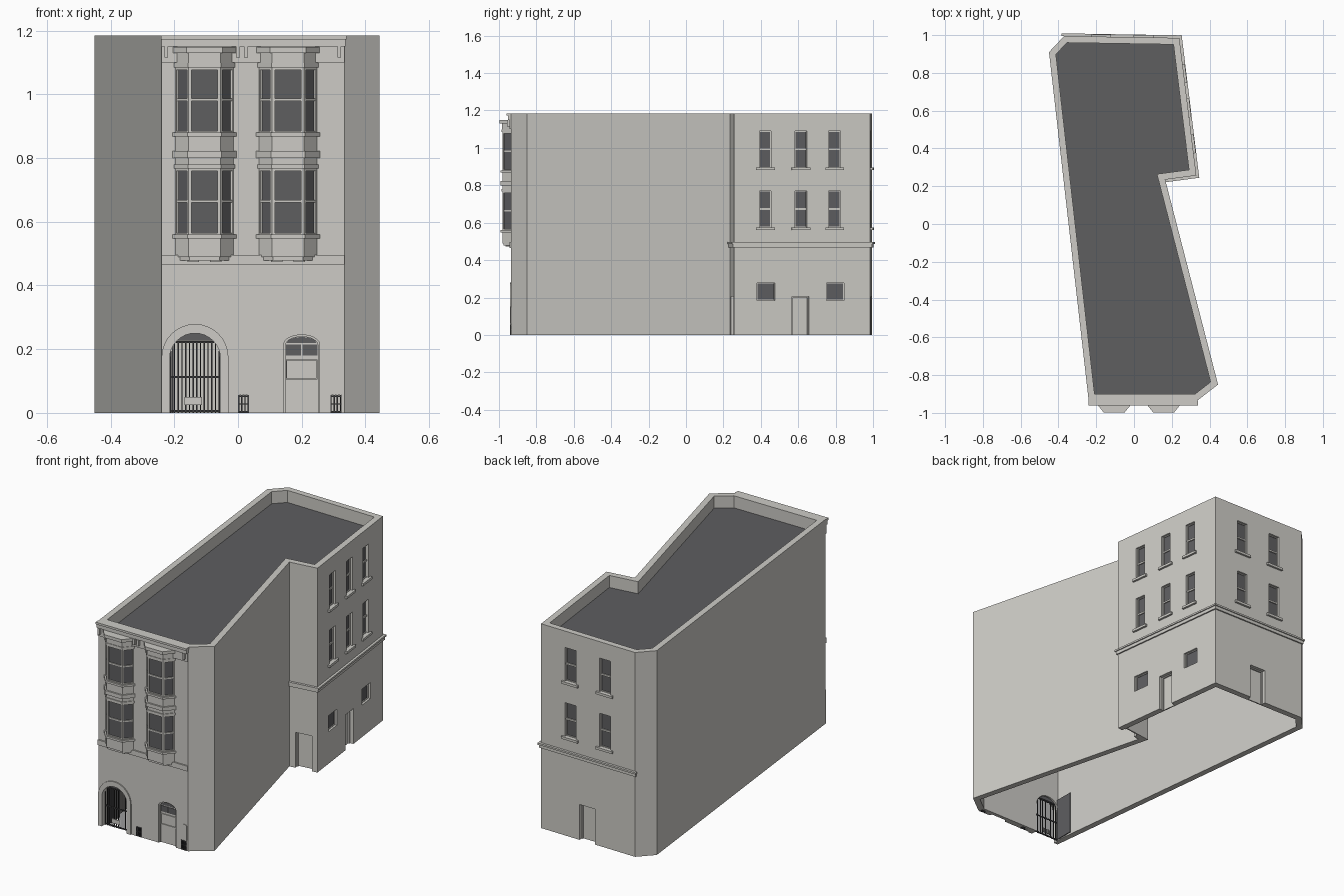
import bpy, bmesh
from math import sin, cos, pi, radians
from mathutils import Matrix, Vector

if "Cube" in bpy.data.objects:
    bpy.data.objects.remove(bpy.data.objects["Cube"])


def material(name, r, g, b):
    m = bpy.data.materials.new(name)
    m.use_nodes = True
    m.diffuse_color = (r, g, b, 1)
    m.node_tree.nodes["Principled BSDF"].inputs["Base Color"].default_value = (r, g, b, 1)
    return m


STONE = material("pale stone", 0.61, 0.6, 0.565)
DARK = material("dark grey", 0.112, 0.112, 0.118)
IRON = material("black iron", 0.045, 0.045, 0.048)


def make(name, M, loops, faces, mat):
    bm = bmesh.new()
    vs = [bm.verts.new(M @ Vector(p)) for p in loops]
    for f in faces:
        bm.faces.new([vs[i] for i in f])
    bmesh.ops.recalc_face_normals(bm, faces=bm.faces)
    me = bpy.data.meshes.new(name)
    bm.to_mesh(me)
    bm.free()
    me.materials.append(mat)
    ob = bpy.data.objects.new(name, me)
    bpy.context.collection.objects.link(ob)
    return ob


def prism(name, M, pts, d0, d1, mat=STONE):
    """Outline in the local plane, extruded from d0 to d1."""
    n = len(pts)
    verts = [(*p, d) for d in (d0, d1) for p in pts]
    faces = [range(n), range(n, 2 * n)]
    faces += [(i, (i + 1) % n, n + (i + 1) % n, n + i) for i in range(n)]
    return make(name, M, verts, faces, mat)


def ring(name, M, outer, inner, d0, d1, mat=STONE, closed=True):
    """Border between two outlines, extruded from d0 to d1."""
    n = len(outer)
    verts = [(*p, d) for d in (d0, d1) for loop in (outer, inner) for p in loop]
    a, b, c, e = 0, n, 2 * n, 3 * n
    faces = []
    for i in range(n if closed else n - 1):
        j = (i + 1) % n
        for s, t in ((a, b), (b, e), (e, c), (c, a)):
            faces.append((s + i, s + j, t + j, t + i))
    if not closed:
        faces += [(a + i, b + i, e + i, c + i) for i in (0, n - 1)]
    return make(name, M, verts, faces, mat)


def rect(u0, u1, z0, z1):
    return [(u0, z0), (u1, z0), (u1, z1), (u0, z1)]


def box(name, M, u0, u1, z0, z1, d0, d1, mat=STONE):
    return prism(name, M, rect(u0, u1, z0, z1), d0, d1, mat)


def wall_frame(p, q):
    """Local axes: along the wall, up, outward."""
    a = Vector((q[0] - p[0], q[1] - p[1], 0)).normalized()
    out = Vector((a.y, -a.x, 0))
    M = Matrix((a, (0, 0, 1), out)).transposed().to_4x4()
    M.translation = (p[0], p[1], 0)
    return M


def arch(cx, half, spring, rise, foot=0, n=16):
    arc = [(cx - half * cos(pi * i / n), spring + rise * sin(pi * i / n)) for i in range(n + 1)]
    return [(cx - half, foot)] + arc + [(cx + half, foot)]


def inset(pts, w):
    res = []
    for i, p in enumerate(pts):
        p, a, b = Vector(p), Vector(pts[i - 1]), Vector(pts[(i + 1) % len(pts)])
        e, f = (p - a).normalized(), (b - p).normalized()
        n1, n2 = Vector((-e.y, e.x)), Vector((-f.y, f.x))
        res.append(tuple(p + (n1 + n2) * w / (1 + n1.dot(n2))))
    return res


# Building shell and sunken roof
H = 1.185
plan = [(-0.24, -0.935), (0.335, -0.935), (0.445, -0.85), (0.165, 0.235),
        (0.33, 0.257), (0.24, 0.985), (-0.37, 0.995), (-0.45, 0.91)]
PLAN = Matrix.Identity(4)
inner = inset(plan, 0.035)
walls = ring("walls", PLAN, plan, inner, 0, H)
prism("roof", PLAN, inner, 1.105, 1.115, DARK)

front = wall_frame((0, -0.935), (1, -0.935))
link = wall_frame(plan[3], plan[4])
wing = wall_frame(plan[4], plan[5])
back = wall_frame(plan[5], plan[6])
link_len, wing_len, back_len = [(Vector(plan[i]) - Vector(plan[i + 1])).length for i in (3, 4, 5)]
cutters = []


def cut(M, pts, depth):
    cutters.append(prism("cutter", M, pts, -depth, 0.02))


def window(M, u, z0, z1, w, sash=True):
    h = w / 2
    cut(M, rect(u - h, u + h, z0, z1), 0.02)
    box("window_glass", M, u - h, u + h, z0, z1, -0.021, -0.017, DARK)
    ring("window_frame", M, rect(u - h, u + h, z0, z1),
         rect(u - h + 0.004, u + h - 0.004, z0 + 0.004, z1 - 0.004), -0.02, -0.012)
    if sash:
        m = (z0 + z1) / 2
        box("window_rail", M, u - h, u + h, m - 0.005, m + 0.005, -0.02, -0.011)
        box("window_sill", M, u - h - 0.018, u + h + 0.018, z0 - 0.014, z0, -0.01, 0.012)


def door(M, u, w, h):
    cut(M, rect(u - w / 2, u + w / 2, -0.02, h), 0.028)
    ring("door_frame", M, arch(u, w / 2, h, 0, n=1), arch(u, w / 2 - 0.006, h - 0.006, 0, n=1),
         -0.028, -0.02, closed=False)


# Plain windows and doors of the rear wing
for z0, z1 in ((0.575, 0.77), (0.895, 1.09)):
    for u in (0.168, 0.36, 0.542):
        window(wing, u, z0, z1, 0.064)
    for u in (0.19, 0.415):
        window(back, u, z0, z1, 0.07)
for u in (0.172, 0.545):
    window(wing, u, 0.185, 0.278, 0.095, False)
door(wing, 0.358, 0.09, 0.205)
door(link, 0.085, 0.1, 0.205)
door(back, 0.3, 0.1, 0.205)

# String course around the rear and across the front
for M, length in ((link, link_len), (wing, wing_len), (back, back_len)):
    box("string_course", M, -0.008, length + 0.008, 0.468, 0.486, 0, 0.008)
    box("string_course_lip", M, -0.014, length + 0.014, 0.486, 0.496, 0, 0.014)
box("front_string_course", front, -0.24, 0.335, 0.466, 0.496, 0, 0.008)

# Main cornice with brackets
box("frieze", front, -0.24, 0.335, 1.1, 1.15, 0, 0.008)
box("cornice_lower", front, -0.24, 0.337, 1.15, 1.173, 0, 0.018)
box("cornice_upper", front, -0.242, 0.34, 1.173, H, 0, 0.026)
for u in (-0.225, 0.0, 0.025, 0.318):
    box("cornice_bracket", front, u - 0.006, u + 0.006, 1.115, 1.15, 0, 0.022)


# Two-storey bay windows
def bay_outline(cx, o):
    return [(cx - 0.095 - o, -0.93), (cx - 0.05 - 0.41 * o, -0.982 - o),
            (cx + 0.05 + 0.41 * o, -0.982 - o), (cx + 0.095 + o, -0.93)]


bay_layers = [("base_foot", 0.478, 0.49, -0.006), ("base", 0.49, 0.548, 0), ("sill", 0.548, 0.56, 0.009),
              ("core", 0.56, 0.768, -0.01), ("head", 0.768, 0.78, 0.005), ("neck", 0.78, 0.8, 0),
              ("band", 0.8, 0.822, 0.009), ("apron", 0.822, 0.868, 0), ("sill", 0.868, 0.88, 0.009),
              ("core", 0.88, 1.085, -0.01), ("head", 1.085, 1.098, 0.005), ("neck", 1.098, 1.13, 0.002),
              ("crown", 1.13, 1.148, 0.015)]
for cx in (-0.105, 0.157):
    outline = bay_outline(cx, 0)
    for name, z0, z1, o in bay_layers:
        prism("bay_" + name, PLAN, bay_outline(cx, o), z0, z1)
        if name != "core":
            continue
        for p, q in zip(outline, outline[1:]):
            M, w = wall_frame(p, q), (Vector(q) - Vector(p)).length
            pane = rect(0.009, w - 0.009, z0 + 0.005, z1 - 0.008)
            ring("bay_frame", M, rect(0, w, z0, z1), pane, -0.012, 0)
            prism("bay_glass", M, pane, -0.011, -0.007, DARK)
            m = (z0 + z1) / 2
            box("bay_rail", M, 0.009, w - 0.009, m - 0.004, m + 0.004, -0.01, -0.002)
    for s in (-0.035, 0.035):
        box("bay_corbel", front, cx + s - 0.018, cx + s + 0.018, 0.473, 0.48, 0, 0.03)

# Arched gateway
gx = -0.135
cut(front, arch(gx, 0.08, 0.17, 0.08, -0.02), 0.05)
ring("gate_archivolt", front, arch(gx, 0.105, 0.174, 0.105), arch(gx, 0.08, 0.17, 0.08),
     -0.01, 0.006, closed=False)
fan = [(gx + 0.08 * cos(radians(a)), 0.17 + 0.08 * sin(radians(a))) for a in range(46, 135, 8)]
prism("gate_fanlight", front, fan, -0.025, -0.02, DARK)
for z in (0.006, 0.113, 0.222):
    h = 0.078 if z < 0.2 else 0.06
    box("gate_rail", front, gx - h, gx + h, z - 0.003, z + 0.003, -0.026, -0.02, IRON)
for i in range(14):
    u = gx - 0.076 + i * 0.152 / 13
    top = 0.17 + min(0.053, (0.08 ** 2 - (u - gx) ** 2) ** 0.5)
    box("gate_bar", front, u - 0.002, u + 0.002, 0, top, -0.025, -0.021, IRON)
box("gate_plate", front, gx - 0.033, gx + 0.022, 0.025, 0.05, -0.02, -0.015)
box("gate_side_panel", PLAN, -0.207, -0.202, -0.9, -0.79, 0, 0.25, DARK)

# Street door with arched top light
dx = 0.2
cut(front, arch(dx, 0.056, 0.215, 0.03, -0.02), 0.015)
ring("street_door_frame", front, arch(dx, 0.056, 0.215, 0.03), arch(dx, 0.051, 0.212, 0.027),
     -0.016, -0.006, closed=False)
for s in (-1, 1):
    a, b = sorted((dx + s * 0.003, dx + s * 0.049))
    box("street_door_pane", front, a, b, 0.18, 0.214, -0.016, -0.012, DARK)
prism("street_door_toplight", front, arch(dx, 0.046, 0.22, 0.018, 0.22), -0.016, -0.012, DARK)
ring("street_door_panel", front, rect(dx - 0.05, dx + 0.05, 0.105, 0.168),
     rect(dx - 0.046, dx + 0.046, 0.109, 0.164), -0.016, -0.01)

# Cellar grilles and small wall panel
prism("wall_panel", front, arch(0.31, 0.016, 0.145, 0.006, 0.06, 6), 0, 0.004)
for u in (0.0, 0.29):
    cut(front, rect(u, u + 0.035, -0.02, 0.056), 0.02)
    for i in range(4):
        b = u + 0.002 + i * 0.01
        box("grille_bar", front, b - 0.002, b + 0.002, 0, 0.056, -0.006, 0.002, IRON)
    for z in (0.004, 0.028, 0.052):
        box("grille_rail", front, u, u + 0.035, z - 0.002, z + 0.002, -0.006, 0.002, IRON)

# Carve all openings out of the walls with one joined cutter
bpy.ops.object.select_all(action='DESELECT')
for c in cutters:
    c.select_set(True)
bpy.context.view_layer.objects.active = cutters[0]
bpy.ops.object.join()
cutter = bpy.context.view_layer.objects.active
cutter.hide_render = True
mod = walls.modifiers.new("openings", 'BOOLEAN')
mod.operation, mod.solver, mod.object = 'DIFFERENCE', 'EXACT', cutter
bpy.context.view_layer.objects.active = walls
bpy.ops.object.modifier_apply(modifier=mod.name)
bpy.data.objects.remove(cutter)
